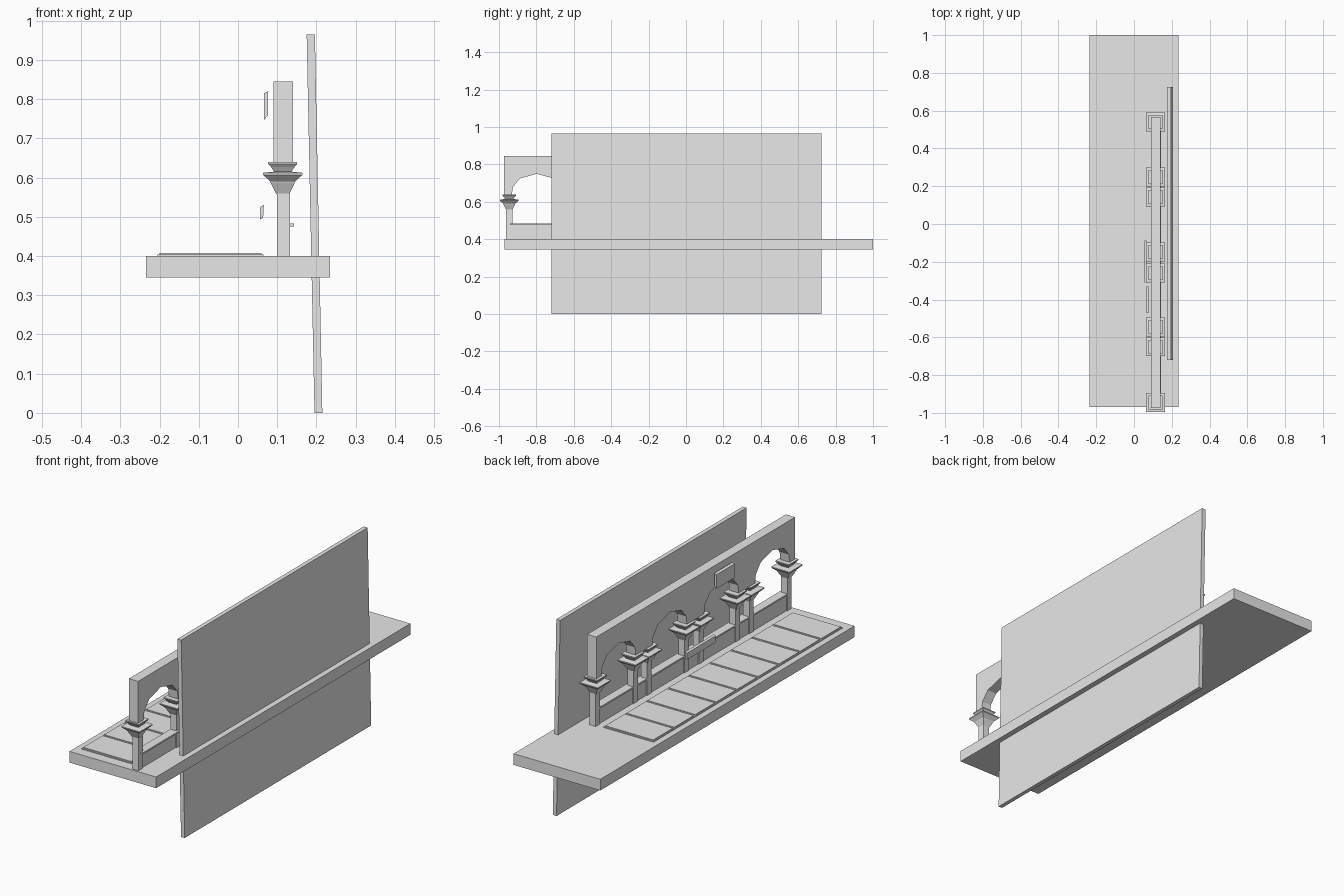
import bpy
import bmesh
from mathutils import Vector

cube = bpy.data.objects.get("Cube")
if cube:
    bpy.data.objects.remove(cube, do_unlink=True)

grey = bpy.data.materials.new("plain_grey")
grey.use_nodes = True
COLOUR = (0.8, 0.8, 0.8, 1)
grey.diffuse_color = COLOUR
grey.node_tree.nodes["Principled BSDF"].inputs["Base Color"].default_value = COLOUR


def finish(name, bm):
    bmesh.ops.recalc_face_normals(bm, faces=bm.faces)
    mesh = bpy.data.meshes.new(name)
    bm.to_mesh(mesh)
    bm.free()
    mesh.materials.append(grey)
    obj = bpy.data.objects.new(name, mesh)
    bpy.context.scene.collection.objects.link(obj)
    return obj


def prism(name, points, sweep):
    """Extrude a flat outline along a sweep vector."""
    bm = bmesh.new()
    face = bm.faces.new([bm.verts.new(p) for p in points])
    new = bmesh.ops.extrude_face_region(bm, geom=[face])["geom"]
    verts = [v for v in new if isinstance(v, bmesh.types.BMVert)]
    bmesh.ops.translate(bm, verts=verts, vec=Vector(sweep))
    return finish(name, bm)


def along_y(name, xz, y0, y1):
    return prism(name, [(x, y0, z) for x, z in xz], (0, y1 - y0, 0))


def box(name, x0, x1, y0, y1, z0, z1):
    return along_y(name, [(x0, z0), (x1, z0), (x1, z1), (x0, z1)], y0, y1)


def square_turning(name, x, y, profile):
    """Stack square rings of (half width, height) into one closed solid."""
    bm = bmesh.new()
    rings = []
    for h, z in profile:
        rings.append([bm.verts.new((x + sx * h, y + sy * h, z))
                      for sx, sy in ((-1, -1), (1, -1), (1, 1), (-1, 1))])
    for low, high in zip(rings, rings[1:]):
        for i in range(4):
            j = (i + 1) % 4
            bm.faces.new((low[i], low[j], high[j], high[i]))
    bm.faces.new(rings[0])
    bm.faces.new(rings[-1])
    return finish(name, bm)


FLOOR = 0.4
AXIS = 0.115

# Platform and leaning back panel
box("platform", -0.235, 0.235, -0.97, 1.0, 0.345, FLOOR)
along_y("back_panel", [(0.195, 0), (0.215, 0), (0.196, 0.965), (0.175, 0.965)],
        -0.72, 0.725)

# Row of floor slabs on a thin bed
box("slab_bed", -0.205, 0.065, -0.92, 0.545, FLOOR, 0.404)
COUNT, START, PITCH = 9, -0.92, 1.465 / 9
for i in range(COUNT):
    y = START + i * PITCH
    box("floor_slab", -0.2, 0.06, y + 0.006, y + PITCH - 0.006, 0.404, 0.408)

# Columns with stepped square capitals, in pairs on either side of each arch
bays = [(-0.945, -0.65), (-0.545, -0.26), (-0.148, 0.143), (0.248, 0.54)]
capital = [(0.016, 0.557), (0.03, 0.585), (0.032, 0.59), (0.05, 0.607),
           (0.05, 0.612), (0.022, 0.615), (0.03, 0.627), (0.037, 0.635),
           (0.037, 0.64)]
for bay in bays:
    for y in bay:
        box("column", AXIS - 0.015, AXIS + 0.018, y - 0.017, y + 0.017, FLOOR, 0.56)
        square_turning("capital", AXIS - 0.001, y, capital)

# Arcade wall with faceted arches
half_arch = [(0.134, 0.638), (0.128, 0.68), (0.09, 0.725)]
outline = [(-0.974, 0.845), (-0.974, 0.638)]
for a, b in bays:
    mid = (a + b) / 2
    outline += [(mid - d, z) for d, z in half_arch] + [(mid, 0.75)]
    outline += [(mid + d, z) for d, z in reversed(half_arch)]
outline += [(0.566, 0.638), (0.566, 0.845)]
prism("arcade_wall", [(0.09, y, z) for y, z in outline], (0.05, 0, 0))

# Low parapet with a projecting coping
box("parapet", 0.104, 0.128, -0.94, 0.54, FLOOR, 0.475)
box("parapet_coping", 0.1, 0.143, -0.94, 0.54, 0.475, 0.483)

# Blank sign boards in front of the arcade
along_y("upper_sign", [(0.066, 0.746), (0.077, 0.76), (0.077, 0.82), (0.066, 0.815)],
        -0.47, -0.33)
along_y("lower_sign", [(0.056, 0.493), (0.064, 0.497), (0.066, 0.53), (0.056, 0.525)],
        -0.31, -0.087)
